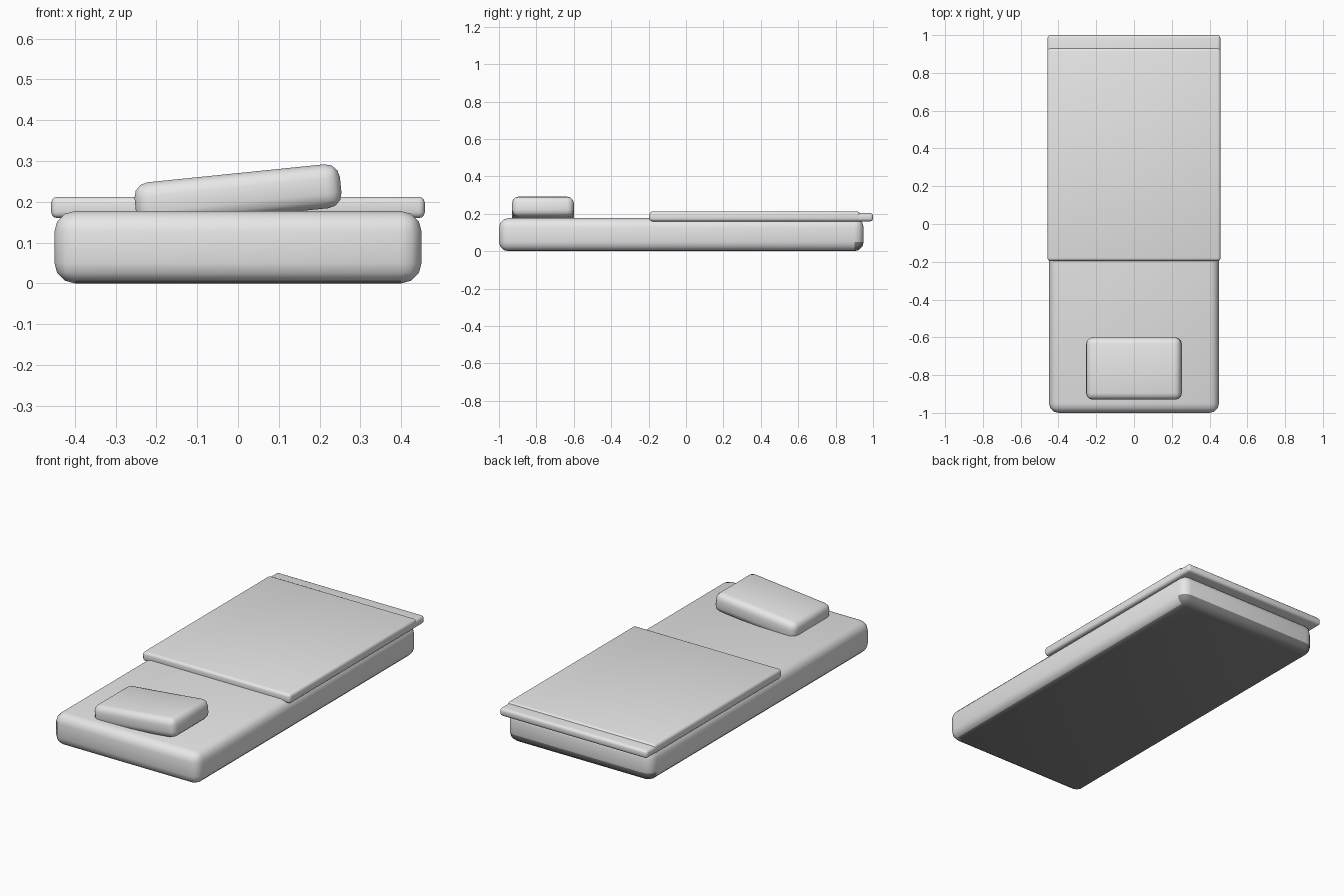
import bpy, math

if "Cube" in bpy.data.objects:
    bpy.data.objects.remove(bpy.data.objects["Cube"])


def flat(name, value):
    m = bpy.data.materials.new(name)
    m.diffuse_color = (value, value, value, 1)
    m.use_nodes = True
    m.node_tree.nodes["Principled BSDF"].inputs["Base Color"].default_value = m.diffuse_color
    return m


light = flat("light_grey", 0.8)
dark = flat("dark_grey", 0.25)


def rounded_box(name, x, y, z, radius, segments, tilt=0.0):
    """Box spanning the given ranges, with rounded edges and an optional roll about y."""
    centre = [(a + b) / 2 for a, b in (x, y, z)]
    bpy.ops.mesh.primitive_cube_add(size=1, location=centre)
    ob = bpy.context.object
    ob.name = name
    ob.scale = [b - a for a, b in (x, y, z)]
    bpy.ops.object.transform_apply(location=False, rotation=False, scale=True)
    ob.rotation_euler.y = math.radians(tilt)
    bevel = ob.modifiers.new("round", 'BEVEL')
    bevel.width = radius
    bevel.segments = segments
    bpy.ops.object.modifier_apply(modifier="round")
    bpy.ops.object.shade_smooth_by_angle(angle=math.radians(40))
    ob.data.materials.append(light)
    return ob


# mattress lying on the floor, dark underneath and along the lower foot edge
mattress = rounded_box("mattress", (-0.45, 0.45), (-1.0, 0.95), (0, 0.177), 0.05, 3)
mattress.data.materials.append(dark)
for f in mattress.data.polygons:
    low = f.center.z < -0.03
    if f.normal.z < -0.95 or (low and f.normal.y > 0.2):
        f.material_index = 1

# blanket over the foot half, with a thin strip hanging past the foot end
rounded_box("blanket", (-0.458, 0.458), (-0.195, 0.93), (0.16, 0.212), 0.015, 3)
rounded_box("blanket_foot_strip", (-0.457, 0.457), (0.80, 1.0), (0.16, 0.204), 0.015, 3)
# pillow, tipped up on its right side
rounded_box("pillow", (-0.253, 0.253), (-0.93, -0.60), (0.162, 0.27), 0.035, 3, tilt=-5.8)
